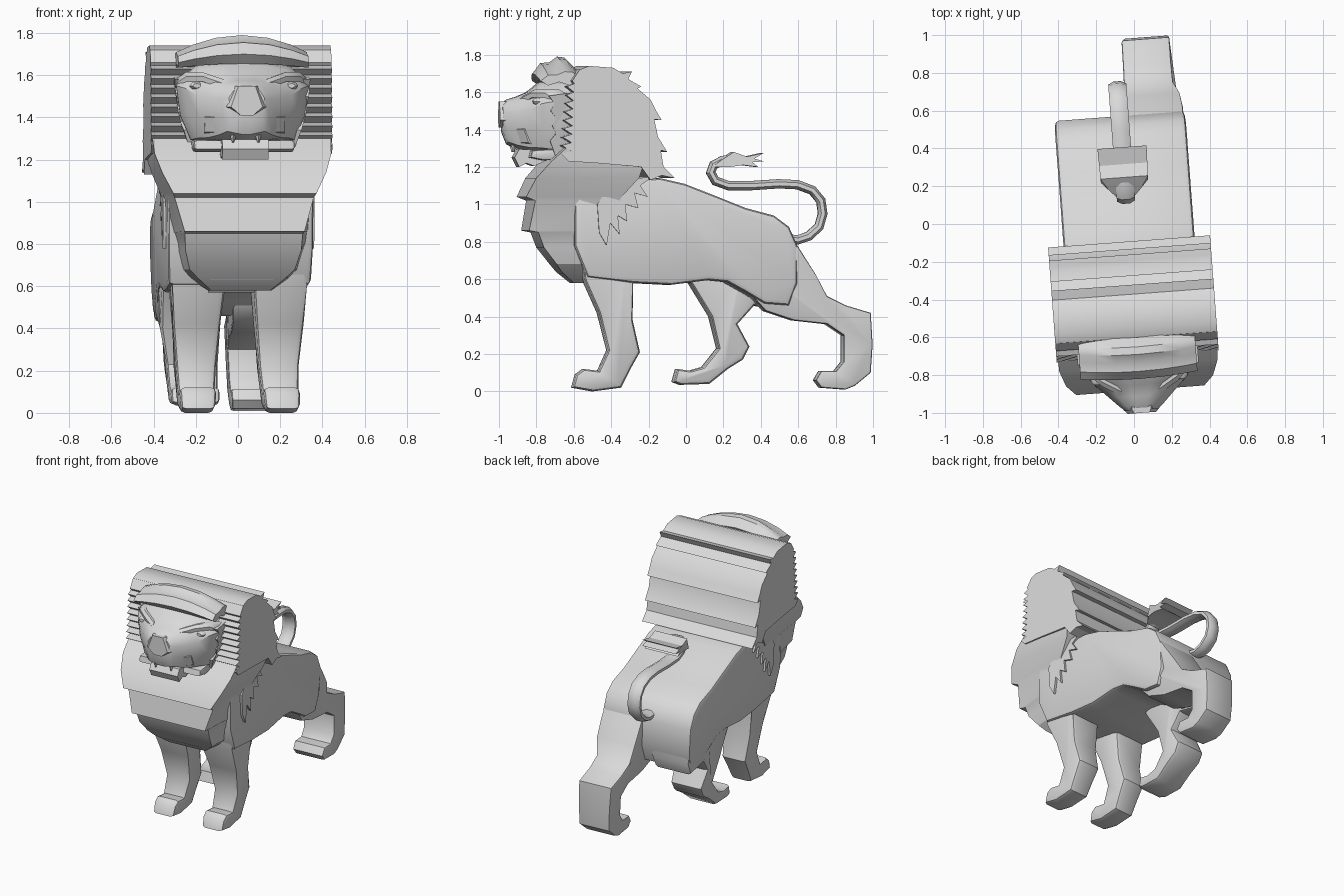
import bpy, bmesh, math
from mathutils import Matrix, Vector

stone = bpy.data.materials.new("pale grey")
stone.diffuse_color = (0.7, 0.7, 0.7, 1)

TURN = math.radians(4.3)   # the whole statue is turned slightly on its base
PLACE = Matrix.Rotation(TURN, 4, 'Z') @ Matrix.Translation((-0.033, 0, 0))


def loft(name, rings, round_edge=0.0, angle=38):
    """Skin a list of equal-length closed rings and cap both ends."""
    bm = bmesh.new()
    vs = [[bm.verts.new(p) for p in r] for r in rings]
    n = len(rings[0])
    for a, b in zip(vs, vs[1:]):
        for i in range(n):
            j = (i + 1) % n
            bm.faces.new((a[i], a[j], b[j], b[i]))
    caps = [bm.faces.new(vs[0]), bm.faces.new(vs[-1][::-1])]
    bmesh.ops.recalc_face_normals(bm, faces=bm.faces)
    if round_edge:
        edges = list({e for f in caps for e in f.edges})
        bmesh.ops.bevel(bm, geom=edges, offset=round_edge, segments=2,
                        profile=0.5, affect='EDGES', clamp_overlap=True)
    me = bpy.data.meshes.new(name)
    bm.to_mesh(me)
    bm.free()
    me.transform(PLACE)
    me.materials.append(stone)
    ob = bpy.data.objects.new(name, me)
    bpy.context.collection.objects.link(ob)
    bpy.ops.object.select_all(action='DESELECT')
    bpy.context.view_layer.objects.active = ob
    ob.select_set(True)
    bpy.ops.object.shade_smooth_by_angle(angle=math.radians(angle))
    return ob


def ramp(z, table):
    if z <= table[0][0]:
        return table[0][1]
    for (a, u), (b, v) in zip(table, table[1:]):
        if z <= b:
            return u + (v - u) * (z - a) / (b - a)
    return table[-1][1]


def slab(name, profile, inner, outer, side=1, **kw):
    """Side profile (y, z) stretched across x between two height-dependent limits."""
    lim = [[(0, k)] if isinstance(k, (int, float)) else k for k in (inner, outer)]
    mid = side * (lim[0][0][1] + lim[1][0][1]) / 2
    rings = [[(side * ramp(z, t), y - 0.075 * mid, z) for y, z in profile] for t in lim]
    return loft(name, rings, **kw)


def both(table):
    return [(z, -w) for z, w in table], table


# Torso
torso = [(-0.62, 1.12), (-0.16, 1.14), (-0.03, 1.11), (0.15, 1.04), (0.3, 0.98),
         (0.45, 0.94), (0.53, 0.88), (0.575, 0.78), (0.575, 0.58), (0.53, 0.46), (0.4, 0.47),
         (0.3, 0.53), (0.2, 0.585), (0.1, 0.595), (-0.1, 0.57), (-0.3, 0.58), (-0.55, 0.61),
         (-0.62, 0.78)]
slab("torso", torso, *both([(0.45, 0.33), (0.8, 0.348)]), round_edge=0.025)

# Front legs, their tops buried in the torso
front = [(-0.61, 0.02), (-0.59, 0.09), (-0.55, 0.12), (-0.47, 0.11), (-0.42, 0.22),
         (-0.47, 0.42), (-0.55, 0.6), (-0.56, 0.75), (-0.3, 0.75), (-0.29, 0.58),
         (-0.29, 0.38), (-0.25, 0.21), (-0.30, 0.12), (-0.35, 0.02), (-0.5, 0.0)]
for side, label in ((1, "right"), (-1, "left")):
    slab(f"front_leg_{label}", front, [(0, 0.12), (0.58, 0.07), (0.75, 0.05)],
         [(0, 0.28), (0.3, 0.295), (0.58, 0.33), (0.75, 0.32)], side, round_edge=0.025)

# Hind legs: the left one steps forward, the right one stretches back
hind_in = [(0, 0.06), (0.6, 0.03)]
forward = [(-0.07, 0.05), (-0.05, 0.12), (0.02, 0.11), (0.09, 0.13), (0.17, 0.23),
           (0.13, 0.4), (0.02, 0.58), (0.05, 0.7), (0.3, 0.75), (0.54, 0.7),
           (0.56, 0.52), (0.52, 0.43), (0.36, 0.46), (0.27, 0.36), (0.335, 0.24),
           (0.30, 0.17), (0.22, 0.12), (0.12, 0.04), (-0.03, 0.035)]
slab("hind_leg_left", forward, hind_in,
     [(0, 0.285), (0.3, 0.295), (0.45, 0.33), (0.6, 0.325)], -1, round_edge=0.025)
back = [(0.55, 0.84), (0.62, 0.73), (0.69, 0.62), (0.75, 0.51), (0.85, 0.46), (0.985, 0.42),
        (0.995, 0.25), (0.985, 0.1), (0.9, 0.03), (0.85, 0.01), (0.72, 0.02), (0.69, 0.06),
        (0.72, 0.11), (0.8, 0.11), (0.84, 0.16), (0.84, 0.3), (0.75, 0.36), (0.57, 0.38),
        (0.42, 0.43), (0.33, 0.53), (0.3, 0.7), (0.4, 0.82)]
slab("hind_leg_right", back, hind_in, [(0, 0.29), (0.5, 0.295), (0.64, 0.338)], round_edge=0.012)

# Upper mane with ragged edge
mane = [(-0.64, 1.66), (-0.60, 1.72), (-0.55, 1.74), (-0.42, 1.73), (-0.37, 1.70),
        (-0.32, 1.71), (-0.34, 1.67), (-0.27, 1.63), (-0.29, 1.62), (-0.22, 1.56),
        (-0.19, 1.5), (-0.16, 1.45), (-0.2, 1.455), (-0.18, 1.36), (-0.13, 1.28),
        (-0.165, 1.29), (-0.15, 1.2), (-0.09, 1.14), (-0.16, 1.155), (-0.22, 1.13),
        (-0.27, 1.2), (-0.5, 1.22), (-0.66, 1.23)]
jags = [p for k in range(9) for p in ((-0.70 + .004 * k, 1.27 + .045 * k),
                                      (-0.645 + .002 * k, 1.285 + .045 * k))]
slab("upper_mane", mane + jags, -0.43, 0.43, angle=30)

# Chest mane in overlapping tiers: z, front y, front half width, back y, back half width
tiers = [(0.58, -0.61, .14, -.55, .15), (0.64, -.68, .21, -.52, .24), (0.68, -.71, .25, -.5, .28),
         (0.77, -.78, .275, -.48, .31), (0.85, -.81, .28, -.45, .34), (0.86, -.86, .285, -.45, .34),
         (1.02, -.83, .33, -.38, .36), (1.04, -.88, .34, -.37, .365), (1.14, -.83, .39, -.28, .40),
         (1.23, -.75, .42, -.25, .425), (1.33, -.64, .425, -.27, .425)]
loft("chest_mane", [[(-a, f, z), (a, f, z), (b, k, z), (-b, k, z)]
                    for z, f, a, k, b in tiers], angle=25)

# Ragged fur tips over the shoulders and below the chest
fringe = [(-0.42, 1.12), (-0.2, 1.15), (-0.27, 1.1), (-0.23, 1.04), (-0.3, 1.06), (-0.28, 0.98),
          (-0.35, 1.0), (-0.34, 0.91), (-0.39, 0.94), (-0.38, 0.84), (-0.43, 0.9),
          (-0.45, 0.78), (-0.49, 0.85), (-0.5, 1.0)]
slab("shoulder_fur", fringe, -0.36, 0.36, angle=30)
bib = [(-0.72, 0.72), (-0.67, 0.63), (-0.64, 0.65), (-0.6, 0.59), (-0.58, 0.63),
       (-0.53, 0.57), (-0.52, 0.72)]
slab("chest_fur", bib, -0.15, 0.15, angle=30)

# Head: cross sections from the neck to the nose (y, half width, bottom, top)
sections = [(-0.60, .31, 1.27, 1.67), (-0.73, .315, 1.27, 1.67), (-0.79, .28, 1.28, 1.65),
            (-0.85, .225, 1.285, 1.60), (-0.91, .165, 1.30, 1.575), (-0.96, .115, 1.32, 1.56),
            (-0.985, .085, 1.38, 1.54)]
head = []
for y, w, lo, hi in sections:
    h = hi - lo
    half = [(.2 * w, lo), (.78 * w, lo + .06 * h), (.94 * w, lo + .35 * h),
            (w, lo + .7 * h), (.72 * w, lo + .93 * h), (.25 * w, hi)]
    head.append([(x, y, z) for x, z in half] + [(-x, y, z) for x, z in reversed(half)])
loft("head", head, angle=35)

# Nose pad
loft("nose", [[(s * w, y, z) for s, w, z in ((-1, a, 1.55), (1, a, 1.55), (1, b, 1.45),
     (1, .03, 1.41), (-1, .03, 1.41), (-1, b, 1.45))]
     for y, a, b in ((-0.92, .06, .11), (-0.98, .05, .095), (-1.0, .04, .075))])

# Muzzle, lower lip, chin and teeth
loft("muzzle", [[(.19 * t, y + .1 * t * t, z) for y, z in (
     (-0.8, 1.44), (-0.93, 1.45), (-0.98, 1.4), (-0.955, 1.33), (-0.9, 1.305), (-0.78, 1.29))]
     for t in (-1, -.8, -.45, 0, .45, .8, 1)])
slab("lower_lip", [(-0.66, 1.3), (-0.84, 1.29), (-0.85, 1.25), (-0.78, 1.235), (-0.66, 1.24)],
     -0.24, 0.24, round_edge=0.015)
slab("chin", [(-0.7, 1.29), (-0.9, 1.295), (-0.925, 1.25), (-0.9, 1.2), (-0.86, 1.22),
              (-0.82, 1.205), (-0.72, 1.25)], -0.11, 0.11)
for side, label in ((1, "right"), (-1, "left")):
    loft(f"fang_{label}", [[(side * .06 + r * math.cos(a), -0.925 + r * math.sin(a), z)
         for a in (0, 1.57, 3.14, 4.71)] for z, r in ((1.34, .022), (1.28, .004))])
    # Slanting brow and eye
    loft(f"brow_{label}", [[(side * x, y + dy, z + dz) for dy, dz in
         ((.05, -.02), (-.02, -.02), (-.025, .005), (0, .025), (.05, .025))]
         for x, y, z in ((.1, -.88, 1.555), (.2, -.82, 1.59), (.27, -.75, 1.59), (.31, -.7, 1.56))])
    loft(f"eye_{label}", [[(side * .225 + .035 * k * math.cos(a), y, 1.55 + .022 * k * math.sin(a))
         for a in [i * math.tau / 8 for i in range(8)]]
         for y, k in ((-0.78, 1), (-0.82, .9), (-0.835, .5))])
    # Cheek fur
    slab(f"cheek_fur_{label}", [(-0.6, 1.6), (-0.74, 1.58), (-0.71, 1.54), (-0.73, 1.5),
         (-0.7, 1.46), (-0.72, 1.42), (-0.7, 1.38), (-0.73, 1.34), (-0.7, 1.26), (-0.6, 1.26)],
         0.2, [(1.26, .25), (1.4, .30), (1.55, .32)], side)

# Arched forelock on the brow
lock = [(-0.82, 1.70), (-0.78, 1.655), (-0.72, 1.69), (-0.64, 1.64), (-0.60, 1.73),
        (-0.65, 1.785), (-0.69, 1.79), (-0.73, 1.76), (-0.78, 1.755)]
loft("forelock", [[(0.31 * t, y + .02 * t * t, 1.70 + (z - 1.70) * (1 - .45 * t * t) - .04 * t * t)
     for y, z in lock] for t in (-1, -.75, -.4, 0, .4, .75, 1)], angle=35)

# Tail: an oval section swept along its path
path = [(0.52, 0.82), (0.6, 0.81), (0.66, 0.83), (0.715, 0.88), (0.735, 0.95), (0.725, 1.02),
        (0.68, 1.075), (0.6, 1.105), (0.5, 1.11), (0.35, 1.10), (0.23, 1.10), (0.16, 1.125),
        (0.135, 1.17), (0.15, 1.21), (0.2, 1.235), (0.26, 1.24)]
tail = []
for i, p in enumerate(path):
    d = (Vector(path[min(i + 1, len(path) - 1)]) - Vector(path[max(i - 1, 0)])).normalized()
    tail.append([(.052 * math.cos(a), p[0] - d.y * .027 * math.sin(a), p[1] + d.x * .027 * math.sin(a))
                 for a in [(k + .5) * math.tau / 8 for k in range(8)]])
loft("tail", tail)

# Tail tuft, tapered towards its root
tuft = [(0.14, 1.2), (0.19, 1.24), (0.25, 1.28), (0.32, 1.255), (0.41, 1.275), (0.36, 1.245),
        (0.41, 1.23), (0.35, 1.225), (0.38, 1.2), (0.3, 1.21), (0.23, 1.2)]
loft("tail_tuft", [[(s * ramp(y, [(.14, .04), (.18, .07), (.21, .125), (.4, .13)]), y, z)
     for y, z in tuft] for s in (-1, 0, 1)], angle=30)
